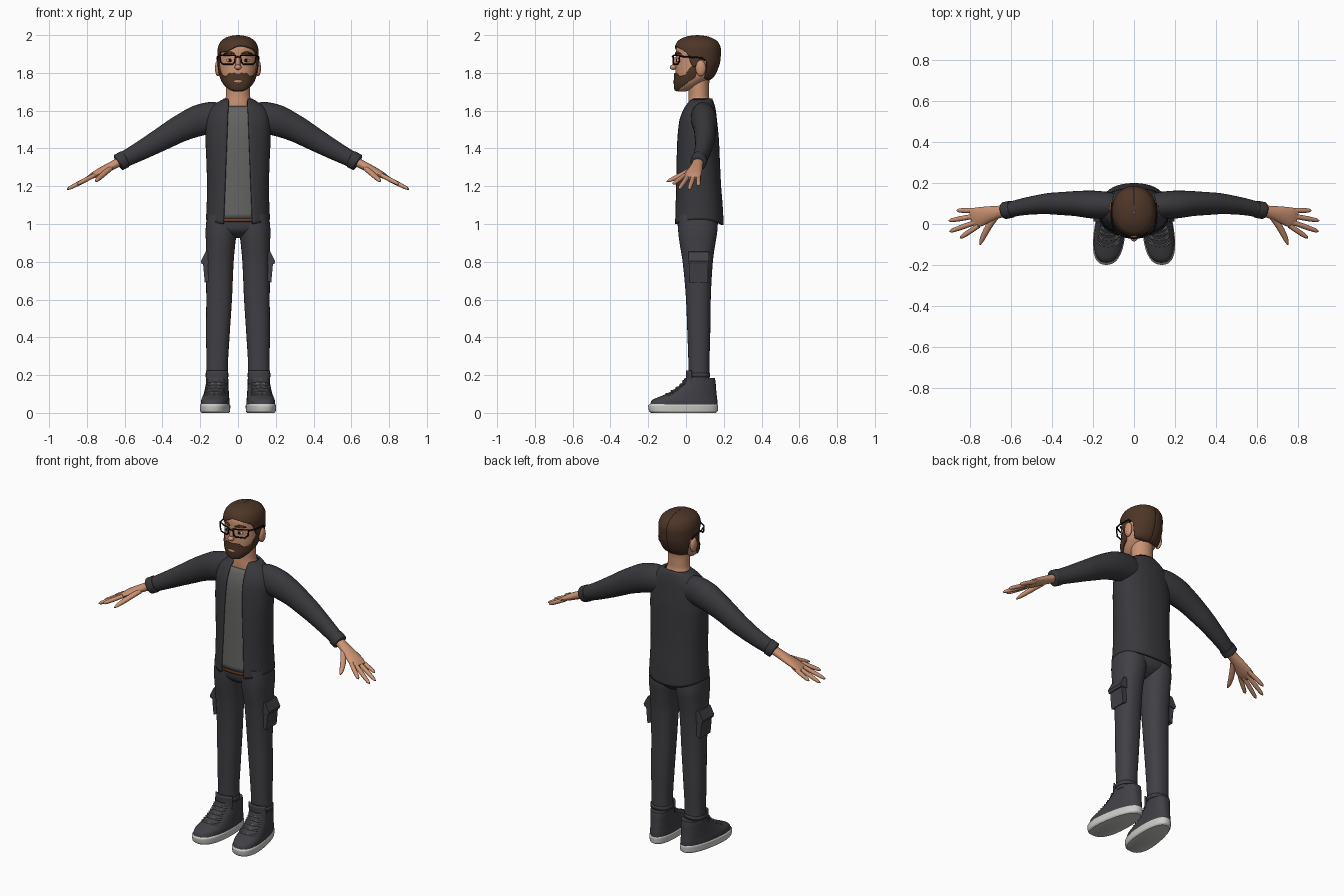
import bpy, bmesh, math
from mathutils import Vector

if "Cube" in bpy.data.objects:
    bpy.data.objects.remove(bpy.data.objects["Cube"])


def material(name, *rgb):
    m = bpy.data.materials.new(name)
    m.use_nodes = True
    m.diffuse_color = (*rgb, 1)
    m.node_tree.nodes["Principled BSDF"].inputs["Base Color"].default_value = (*rgb, 1)
    return m


SKIN = material("skin", .60, .29, .17)
HAIR = material("brown hair", .075, .036, .02)
JACKET = material("charcoal jacket", .04, .04, .046)
PANTS = material("slate trousers", .052, .051, .06)
SHIRT = material("grey shirt", .125, .125, .122)
SOLE = material("off white sole", .6, .6, .58)
LACE = material("lace grey", .17, .17, .17)
BLACK = material("black frame", .006, .006, .006)
BELT = material("brown belt", .16, .05, .02)
EYE = material("eye white", .5, .48, .46)


def finish(name, bm, mat, mirror=False, thick=0, angle=40):
    me = bpy.data.meshes.new(name)
    bm.to_mesh(me)
    bm.free()
    me.materials.append(mat)
    me.shade_smooth()
    me.set_sharp_from_angle(angle=math.radians(angle))
    ob = bpy.data.objects.new(name, me)
    bpy.context.collection.objects.link(ob)
    if thick:
        mod = ob.modifiers.new("thickness", "SOLIDIFY")
        mod.thickness, mod.offset = thick, -1
    if mirror:
        ob.modifiers.new("mirror", "MIRROR")
    return ob


def interp(rows, z):
    """Monotone cubic through rows (key, values...)."""
    z = min(max(z, rows[0][0]), rows[-1][0])
    i = max(k for k in range(len(rows) - 1) if rows[k][0] <= z)
    a, b = rows[i], rows[i + 1]
    h = b[0] - a[0]
    t = (z - a[0]) / h

    def slope(k, c):
        if k == 0 or k == len(rows) - 1:
            k = min(k, len(rows) - 2)
            return (rows[k + 1][c] - rows[k][c]) / (rows[k + 1][0] - rows[k][0])
        p = (rows[k][c] - rows[k - 1][c]) / (rows[k][0] - rows[k - 1][0])
        q = (rows[k + 1][c] - rows[k][c]) / (rows[k + 1][0] - rows[k][0])
        return 2 * p * q / (p + q) if p * q > 0 else 0

    out = []
    for c in range(1, len(a)):
        out.append((2 * t**3 - 3 * t**2 + 1) * a[c] + (t**3 - 2 * t**2 + t) * h * slope(i, c)
                   + (3 * t**2 - 2 * t**3) * b[c] + (t**3 - t**2) * h * slope(i + 1, c))
    return out


def shape(rows, p=2.0, cx=0):
    """Surface from rows (z, half width, front y, back y); angle 0 faces front."""
    def f(a, z, off=0):
        hw, yf, yb = interp(rows, z)
        s, c = math.sin(a), math.cos(a)
        x = math.copysign(abs(s) ** (2 / p), s) * (hw + off)
        y = (yf + yb) / 2 - math.copysign(abs(c) ** (2 / p), c) * ((yb - yf) / 2 + off)
        return Vector((cx + x, y, z))
    return f


def grid(name, fn, nu, nv, mat, closed=False, cap=False, **kw):
    bm = bmesh.new()
    cols = nu if closed else nu + 1
    vs = [[bm.verts.new(fn(u / nu, v / nv)) for u in range(cols)] for v in range(nv + 1)]
    for v in range(nv):
        for u in range(nu):
            w = (u + 1) % cols
            bm.faces.new((vs[v][u], vs[v][w], vs[v + 1][w], vs[v + 1][u]))
    if cap:
        bm.faces.new(vs[0][::-1])
        bm.faces.new(vs[-1])
    return finish(name, bm, mat, **kw)


def loft(name, rows, mat, p=2.0, nu=40, nv=24, **kw):
    f, lo, hi = shape(rows, p), rows[0][0], rows[-1][0]
    return grid(name, lambda u, v: f(u * math.tau, lo + (hi - lo) * v), nu, nv, mat,
                closed=True, cap=True, **kw)


def sweep(name, pts, mat, n=16, sub=4, mirror=True):
    """Tube through points (x, y, z, side radius, up radius)."""
    rows = [(i, *q) for i, q in enumerate(pts)]
    m = (len(pts) - 1) * sub
    path = [interp(rows, i / sub) for i in range(m + 1)]
    bm, rings = bmesh.new(), []
    for i, q in enumerate(path):
        d = (Vector(path[min(i + 1, m)][:3]) - Vector(path[max(i - 1, 0)][:3])).normalized()
        side = d.cross(Vector((0, 0, 1))).normalized()
        up = side.cross(d)
        rings.append([bm.verts.new(Vector(q[:3]) + side * q[3] * math.cos(k * math.tau / n)
                                   + up * q[4] * math.sin(k * math.tau / n)) for k in range(n)])
    for a, b in zip(rings, rings[1:]):
        for k in range(n):
            bm.faces.new((a[k], a[(k + 1) % n], b[(k + 1) % n], b[k]))
    bm.faces.new(rings[0])
    bm.faces.new(rings[-1])
    bmesh.ops.recalc_face_normals(bm, faces=bm.faces)
    return finish(name, bm, mat, mirror)


def blob(name, loc, radii, mat, mirror=False):
    bm = bmesh.new()
    bmesh.ops.create_uvsphere(bm, u_segments=20, v_segments=12, radius=1)
    for v in bm.verts:
        v.co = Vector(c * r for c, r in zip(v.co, radii)) + Vector(loc)
    return finish(name, bm, mat, mirror)


def prism(name, profile, y0, y1, mat):
    bm = bmesh.new()
    a, b = ([bm.verts.new((x, y, z)) for x, z in profile] for y in (y0, y1))
    bm.faces.new(a)
    bm.faces.new(b)
    for i in range(len(a)):
        j = (i + 1) % len(a)
        bm.faces.new((a[i], a[j], b[j], b[i]))
    bmesh.ops.recalc_face_normals(bm, faces=bm.faces)
    return finish(name, bm, mat, True)


def wire(name, pts, cyclic, r, mat, mirror=True):
    cu = bpy.data.curves.new(name, "CURVE")
    cu.dimensions, cu.bevel_depth, cu.bevel_resolution = "3D", r, 2
    sp = cu.splines.new("POLY")
    sp.points.add(len(pts) - 1)
    for q, co in zip(sp.points, pts):
        q.co = (*co, 1)
    sp.use_cyclic_u = cyclic
    cu.materials.append(mat)
    ob = bpy.data.objects.new(name, cu)
    bpy.context.collection.objects.link(ob)
    if mirror:
        ob.modifiers.new("mirror", "MIRROR")


# Head, with hair and beard as patches over the same surface
head_rows = [(1.702, .025, -.045, .0), (1.708, .04, -.053, .02), (1.725, .06, -.057, .06),
             (1.75, .078, -.058, .1), (1.78, .09, -.056, .14), (1.82, .098, -.055, .16),
             (1.87, .1, -.054, .174), (1.92, .099, -.053, .176), (1.96, .084, -.038, .16),
             (1.98, .06, -.01, .13), (1.989, .034, .02, .1), (1.993, .002, .058, .062)]
head = shape(head_rows, 2.15)
loft("head", head_rows, SKIN, 2.15, 48, 48)


def hair(u, v):
    a = (u * 2 - 1) * math.pi
    line = [(-3.15, 1.755), (-2.2, 1.77), (-1.9, 1.87), (-1.65, 1.865), (-1.5, 1.83),
            (-1.33, 1.85), (-1.1, 1.905), (-.6, 1.91), (.1, 1.94), (.6, 1.93), (1.1, 1.905),
            (1.33, 1.85), (1.5, 1.83), (1.65, 1.865), (1.9, 1.87), (2.2, 1.77), (3.15, 1.755)]
    lo = interp(line, a)[0]
    z = lo + (1.993 - lo) * math.sin(v * math.pi / 2)
    q = head(a, z, .009 * (1 - max(0, (z - 1.96) / .04)))
    q.z += .007 * max(0, (z - 1.85) / .143)
    return q


def beard(u, v):
    a = (u * 2 - 1) * 1.62
    b = abs(a)
    lo = interp([(0, 1.702), (.9, 1.704), (1.3, 1.73), (1.63, 1.775)], b)[0]
    hi = interp([(0, 1.797), (.35, 1.80), (.75, 1.782), (1.1, 1.79), (1.4, 1.84), (1.63, 1.85)], b)[0]
    return head(a, lo + (hi - lo) * v, .007)


grid("hair", hair, 96, 24, HAIR, thick=.01)
grid("beard", beard, 64, 16, HAIR, thick=.008)
blob("lower_lip", (0, -.06, 1.755), (.024, .008, .009), SKIN)
blob("nose_bridge", (0, -.054, 1.852), (.013, .018, .034), SKIN)
blob("nose_tip", (0, -.067, 1.83), (.018, .018, .014), SKIN)
blob("ear", (.106, .078, 1.825), (.016, .027, .043), SKIN, True)
blob("eye", (.042, -.041, 1.866), (.019, .009, .01), EYE, True)
blob("iris", (.042, -.048, 1.866), (.008, .004, .009), BLACK, True)
sweep("eyebrow", [(.018, -.055, 1.9, .005, .004), (.045, -.048, 1.908, .006, .006),
                  (.075, -.026, 1.9, .004, .003)], HAIR, 10)
loft("neck", [(1.6, .085, .012, .13), (1.64, .074, .012, .13), (1.68, .064, .014, .122),
              (1.73, .063, .012, .122), (1.79, .06, .02, .13)], SKIN)

# Glasses
wire("lens_frame", [(.014, -.068, 1.891), (.05, -.062, 1.894), (.096, -.034, 1.893),
                    (.092, -.036, 1.86), (.08, -.046, 1.845), (.03, -.064, 1.845),
                    (.018, -.067, 1.856)], True, .0042, BLACK)
wire("glasses_bridge", [(-.016, -.068, 1.882), (0, -.072, 1.885), (.016, -.068, 1.882)],
     False, .004, BLACK, False)
wire("glasses_temple", [(.096, -.034, 1.888), (.109, .01, 1.885), (.111, .085, 1.88),
                        (.108, .1, 1.865)], False, .0042, BLACK)

# Jacket body with open front, and the shirt behind it
torso_rows = [(.99, .172, -.068, .2), (1.1, .166, -.064, .194), (1.2, .164, -.06, .186),
              (1.32, .167, -.056, .18), (1.45, .172, -.05, .174), (1.54, .17, -.04, .165),
              (1.6, .155, -.02, .158), (1.635, .122, .0, .15), (1.655, .09, .015, .143),
              (1.664, .074, .024, .139)]
torso = shape(torso_rows, 2.3)


def jacket(u, v):
    z = .995 + .669 * v
    hw = interp(torso_rows, z)[0]
    edge = .078 - .028 * v
    a0 = math.asin((edge / hw) ** 1.15)
    a = a0 + (math.tau - 2 * a0) * u
    return torso(a, z + .03 * math.sin(a) ** 2 * (1 - v) ** 6)


grid("jacket_body", jacket, 64, 40, JACKET, thick=.012)
grid("shirt", lambda u, v: torso((u - .5) * 1.7, 1.03 + .595 * v, -.01), 20, 24, SHIRT, thick=.004)
grid("belt", lambda u, v: torso((u - .5) * 1.7, 1.012 + .02 * v, -.012), 20, 2, BELT, thick=.006)

# Sleeves
sweep("sleeve", [(.06, .088, 1.565, .055, .07), (.14, .092, 1.562, .066, .084),
                 (.2, .095, 1.55, .068, .083), (.3, .1, 1.508, .06, .072),
                 (.4, .1, 1.452, .053, .062), (.52, .088, 1.385, .043, .05),
                 (.61, .07, 1.338, .037, .042)], JACKET, 28, 5)
sweep("cuff", [(.596, .073, 1.345, .036, .038), (.6, .072, 1.343, .042, .047),
               (.632, .066, 1.326, .042, .046), (.637, .065, 1.323, .032, .034)], JACKET, 28, 3)

# Hands
sweep("palm", [(.6, .07, 1.343, .028, .024), (.655, .06, 1.315, .03, .023),
               (.71, .048, 1.287, .039, .021), (.765, .033, 1.258, .048, .016),
               (.795, .026, 1.243, .042, .008)], SKIN, 20)
fingers = [("little", .066, .866, .066), ("ring", .042, .905, .016),
           ("middle", .014, .902, -.037), ("index", -.008, .85, -.068)]
for label, y, tx, ty in fingers:
    def knuckle(t, r):
        x = .76 + (tx - .76) * t
        return (x, y + (ty - y) * t, 1.33 - (x - .62) * .515, r, r * .95)
    sweep(label + "_finger", [knuckle(0, .012), knuckle(.5, .0125), knuckle(.9, .0095),
                              knuckle(1, .003)], SKIN, 10)
sweep("thumb", [(.675, .035, 1.295, .014, .014), (.715, -.02, 1.262, .016, .014),
                (.745, -.08, 1.234, .011, .01), (.753, -.102, 1.225, .003, .003)], SKIN, 12)

# Trousers
loft("hips", [(.925, .02, .03, .09), (.945, .09, -.015, .13), (.975, .15, -.04, .16),
              (1.01, .164, -.046, .17), (1.07, .16, -.046, .17)], PANTS, 2.3)
leg_rows = [(.17, .057, .014, .124), (.25, .057, .013, .124), (.4, .062, .008, .128),
            (.6, .068, .0, .131), (.8, .073, -.018, .142), (.9, .078, -.034, .156),
            (.97, .083, -.042, .166), (1.05, .08, -.044, .166)]
leg = shape(leg_rows, 2.3)


def trouser(u, v, off=0, lo=.17, hi=1.05, a0=0, span=math.tau):
    z = lo + (hi - lo) * v
    q = leg(a0 + u * span, z, off)
    q.x += interp([(.17, .112), (.4, .107), (.6, .1), (.8, .096), (.9, .092), (1.05, .084)], z)[0]
    return q


grid("trouser_leg", trouser, 40, 40, PANTS, closed=True, cap=True, mirror=True)
grid("trouser_hem", lambda u, v: trouser(u, v, .004, .19, .212), 40, 2, PANTS,
     closed=True, mirror=True, thick=.006)
prism("cargo_pocket", [(.15, .7), (.176, .69), (.186, .8), (.15, .81)], .018, .116, PANTS)
prism("pocket_flap", [(.15, .79), (.192, .787), (.197, .803), (.172, .853), (.15, .855)],
      .013, .121, PANTS)

# Shoes
sole_rows = [(0, .068, -.185, .158), (.01, .074, -.196, .168), (.038, .075, -.2, .17),
             (.046, .071, -.193, .165)]
upper_rows = [(.04, .072, -.192, .166), (.065, .071, -.182, .166), (.082, .068, -.15, .164),
              (.1, .066, -.105, .162), (.13, .063, -.055, .159), (.16, .061, -.02, .157),
              (.185, .06, -.006, .153)]


def shoe(rows):
    f = shape(rows, 2.4)

    def g(a, z, off=0):
        q = f(a, z, off)
        q.x = q.x * (1 - .8 * q.y) + .116 - .1 * q.y
        return q
    return g


for label, rows, mat in (("shoe_sole", sole_rows, SOLE), ("shoe_upper", upper_rows, PANTS)):
    surf, lo, hi = shoe(rows), rows[0][0], rows[-1][0]
    grid(label, lambda u, v: surf(u * math.tau, lo + (hi - lo) * v), 48, 20, mat,
         closed=True, cap=True, mirror=True)
grid("shoe_tongue", lambda u, v: trouser(u, v, .013, .15, .225, -.95, 1.9), 16, 6, PANTS,
     mirror=True, thick=.01)
for i in range(5):
    z = .1 + i * .017
    for s in (-1, 1):
        wire("shoe_lace", [surf(s * a, z + .006 * a, .003) for a in (-.75, -.4, 0, .4, .75)],
             False, .0038, LACE)
